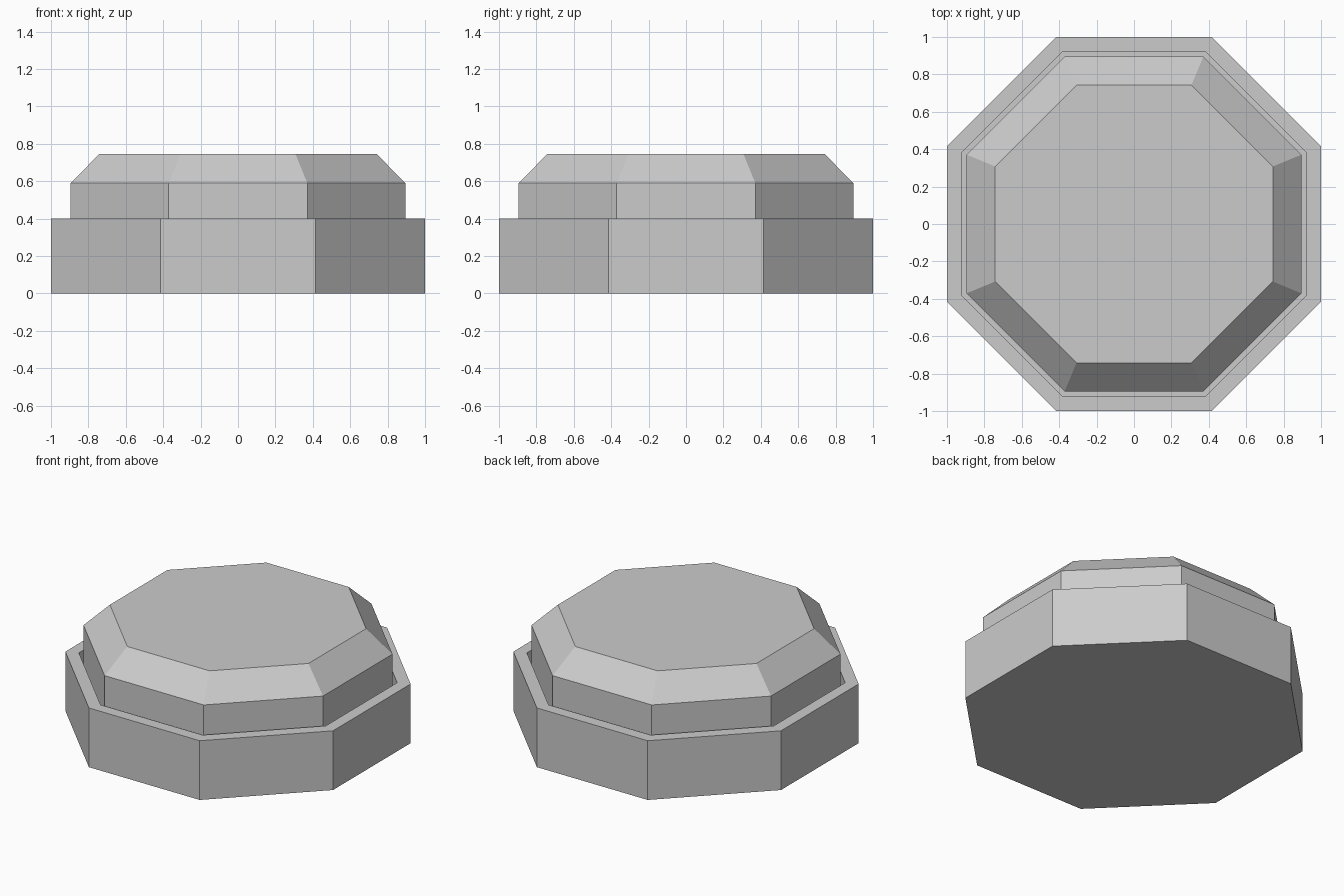
import bpy, bmesh, math

if "Cube" in bpy.data.objects:
    bpy.data.objects.remove(bpy.data.objects["Cube"])

SIDES = 8


def lathe_octagon(name, profile):
    """Skin octagonal rings given as (apothem, z), capping both ends."""
    bm = bmesh.new()
    rings = []
    for apothem, z in profile:
        r = apothem / math.cos(math.pi / SIDES)
        angles = [(i + 0.5) * 2 * math.pi / SIDES for i in range(SIDES)]
        rings.append([bm.verts.new((r * math.cos(a), r * math.sin(a), z)) for a in angles])
    for low, high in zip(rings, rings[1:]):
        for i in range(SIDES):
            j = (i + 1) % SIDES
            bm.faces.new((low[i], low[j], high[j], high[i]))
    bm.faces.new(rings[0][::-1])
    bm.faces.new(rings[-1])
    bmesh.ops.recalc_face_normals(bm, faces=bm.faces)
    mesh = bpy.data.meshes.new(name)
    bm.to_mesh(mesh)
    bm.free()
    obj = bpy.data.objects.new(name, mesh)
    bpy.context.collection.objects.link(obj)
    return obj


# Housing with a recessed well
lathe_octagon("button_housing", [(1.0, 0), (1.0, 0.4), (0.922, 0.4), (0.922, 0.2)])

# Chamfered push cap seated in the well
lathe_octagon("button_cap", [(0.895, 0.2), (0.895, 0.59), (0.742, 0.745)])
